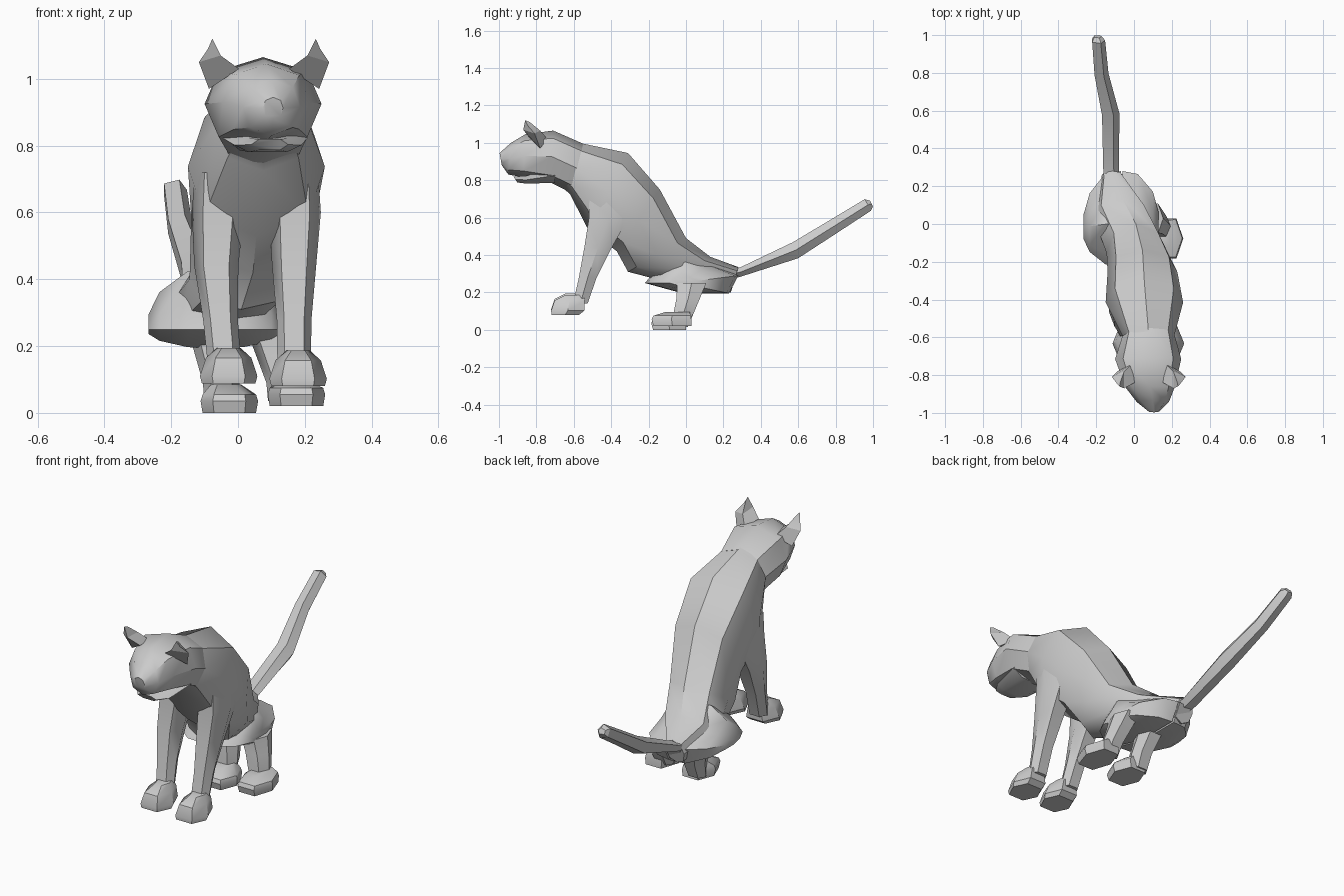
import bpy, bmesh
from math import cos, sin, tau, radians


def ring(top, bot, cx, w, n=8, sq=0.8):
    """Rounded cross-section spanning two (y, z) points, half-width w in x."""
    pts = []
    for i in range(n):
        a = tau * i / n
        c, s = cos(a), sin(a)
        c = (abs(c) ** sq) * (1 if c > 0 else -1)
        t = (s + 1) / 2
        pts.append((cx + w * c, bot[0] + (top[0] - bot[0]) * t, bot[1] + (top[1] - bot[1]) * t))
    return pts


def loft(name, rings, angle=40):
    """Skin a list of equal-length point rings and cap both ends."""
    bm = bmesh.new()
    rows = [[bm.verts.new(p) for p in r] for r in rings]
    for a, b in zip(rows, rows[1:]):
        for i in range(len(a)):
            j = (i + 1) % len(a)
            bm.faces.new((a[i], a[j], b[j], b[i]))
    bm.faces.new(rows[0])
    bm.faces.new(rows[-1])
    bmesh.ops.recalc_face_normals(bm, faces=bm.faces)
    me = bpy.data.meshes.new(name)
    bm.to_mesh(me)
    bm.free()
    ob = bpy.data.objects.new(name, me)
    bpy.context.collection.objects.link(ob)
    bpy.ops.object.select_all(action='DESELECT')
    ob.select_set(True)
    bpy.context.view_layer.objects.active = ob
    bpy.ops.object.shade_smooth_by_angle(angle=radians(angle))
    return ob


def column(name, levels, n=6, angle=40):
    """Loft of level sections: (z, x centre, half width, y front, y back)."""
    loft(name, [ring((yb, z), (yf, z), cx, w, n) for z, cx, w, yf, yb in levels], angle)


# Torso, neck to tail root
loft("torso", [
    ring((-0.60, 1.015), (-0.66, 0.76), 0.078, 0.12),
    ring((-0.55, 0.995), (-0.62, 0.725), 0.075, 0.14),
    ring((-0.31, 0.945), (-0.52, 0.53), 0.055, 0.205),
    ring((-0.14, 0.75), (-0.37, 0.42), 0.045, 0.185),
    ring((0.00, 0.49), (-0.31, 0.31), 0.01, 0.155),
    ring((0.13, 0.39), (-0.08, 0.25), -0.06, 0.15),
    ring((0.28, 0.335), (0.24, 0.20), -0.115, 0.055)])

# Head, muzzle and lower jaw
loft("head", [
    ring((-0.997, 0.945), (-0.985, 0.88), 0.105, 0.03),
    ring((-0.935, 1.0), (-0.95, 0.83), 0.10, 0.085),
    ring((-0.86, 1.045), (-0.87, 0.815), 0.085, 0.13),
    ring((-0.71, 1.065), (-0.72, 0.785), 0.075, 0.175),
    ring((-0.55, 0.995), (-0.61, 0.73), 0.078, 0.135)])
loft("lower_jaw", [
    ring((-0.925, 0.822), (-0.90, 0.785), 0.095, 0.055, 6),
    ring((-0.86, 0.825), (-0.85, 0.778), 0.09, 0.10, 6),
    ring((-0.70, 0.87), (-0.70, 0.78), 0.08, 0.13, 6)])

# Ears, mirrored about the head centre
for side, s in (("left", -1), ("right", 1)):
    def at(dx, y, z):
        return (0.078 + s * dx, y, z)
    loft(side + "_ear", [
        [at(0.165, -0.78, 0.97), at(0.075, -0.84, 1.03), at(0.09, -0.74, 1.02)],
        [at(0.195, -0.81, 1.05), at(0.13, -0.87, 1.07), at(0.13, -0.78, 1.065)],
        [at(0.168, -0.845, 1.09), at(0.155, -0.86, 1.12), at(0.15, -0.835, 1.11)]], 20)

# Front legs and paws: outer/inner lean given by the ankle centre
for side, top_x, knee_x, ankle_x, dz in (("left", -0.06, -0.065, -0.04, 0.0),
                                         ("right", 0.17, 0.168, 0.168, -0.008)):
    column(side + "_front_leg", [
        (0.72, top_x, 0.07, -0.53, -0.33),
        (0.60, top_x, 0.078, -0.535, -0.29),
        (0.44, knee_x, 0.066, -0.555, -0.385),
        (0.28, (knee_x + ankle_x) / 2, 0.052, -0.58, -0.47),
        (0.14, ankle_x, 0.05, -0.61, -0.52)])
    px = ankle_x + 0.012
    column(side + "_front_paw", [
        (0.088 + dz, px, 0.08, -0.73, -0.56),
        (0.11 + dz, px, 0.086, -0.735, -0.53),
        (0.165 + dz, px, 0.068, -0.715, -0.53),
        (0.195 + dz, px, 0.035, -0.65, -0.535)], angle=35)

# Thighs: one side outline, shrinking outward
outline = [(0.0, 0.43), (-0.16, 0.32), (-0.22, 0.25), (-0.02, 0.195),
           (0.23, 0.195), (0.28, 0.29), (0.13, 0.35)]
for side, steps in (("left", ((-0.07, 1.0), (-0.15, 0.97), (-0.235, 0.62), (-0.268, 0.25))),
                    ("right", ((-0.06, 1.0), (0.02, 0.95), (0.10, 0.65), (0.13, 0.3)))):
    loft(side + "_thigh", [
        [(x, -0.03 + (y + 0.03) * k, 0.25 + (z - 0.25) * k) for y, z in outline]
        for x, k in steps], 35)

# Hind shins and paws
for side, hip_x, ankle_x, paw_x, lift, turn in (("left", -0.085, -0.05, -0.026, 0.0, 0.0),
                                                ("right", 0.09, 0.14, 0.175, 0.02, 0.03)):
    column(side + "_shin", [
        (0.25, hip_x, 0.065, -0.06, 0.12),
        (0.17, (hip_x + ankle_x) / 2, 0.06, -0.06, 0.085),
        (0.09, ankle_x, 0.055, -0.075, 0.05),
        (0.015 + lift, ankle_x, 0.05, -0.07, 0.015)])
    column(side + "_hind_paw", [
        (0.0 + lift, paw_x, 0.08, -0.19, 0.015 + turn),
        (0.035 + lift, paw_x, 0.086, -0.20, 0.015 + turn),
        (0.055 + lift, paw_x, 0.08, -0.19, 0.01 + turn),
        (0.085 + lift / 2, paw_x - 0.01, 0.045, -0.12, 0.0 + turn)], angle=35)

# Tail, five-sided and slightly curved
loft("tail", [
    ring((0.23, 0.32), (0.25, 0.27), -0.12, 0.045, 5),
    ring((0.29, 0.335), (0.30, 0.285), -0.125, 0.045, 5),
    ring((0.57, 0.47), (0.60, 0.38), -0.127, 0.05, 5),
    ring((0.78, 0.595), (0.815, 0.52), -0.175, 0.04, 5),
    ring((0.955, 0.70), (0.99, 0.635), -0.19, 0.037, 5),
    ring((0.985, 0.69), (1.0, 0.66), -0.192, 0.022, 5)], 30)
